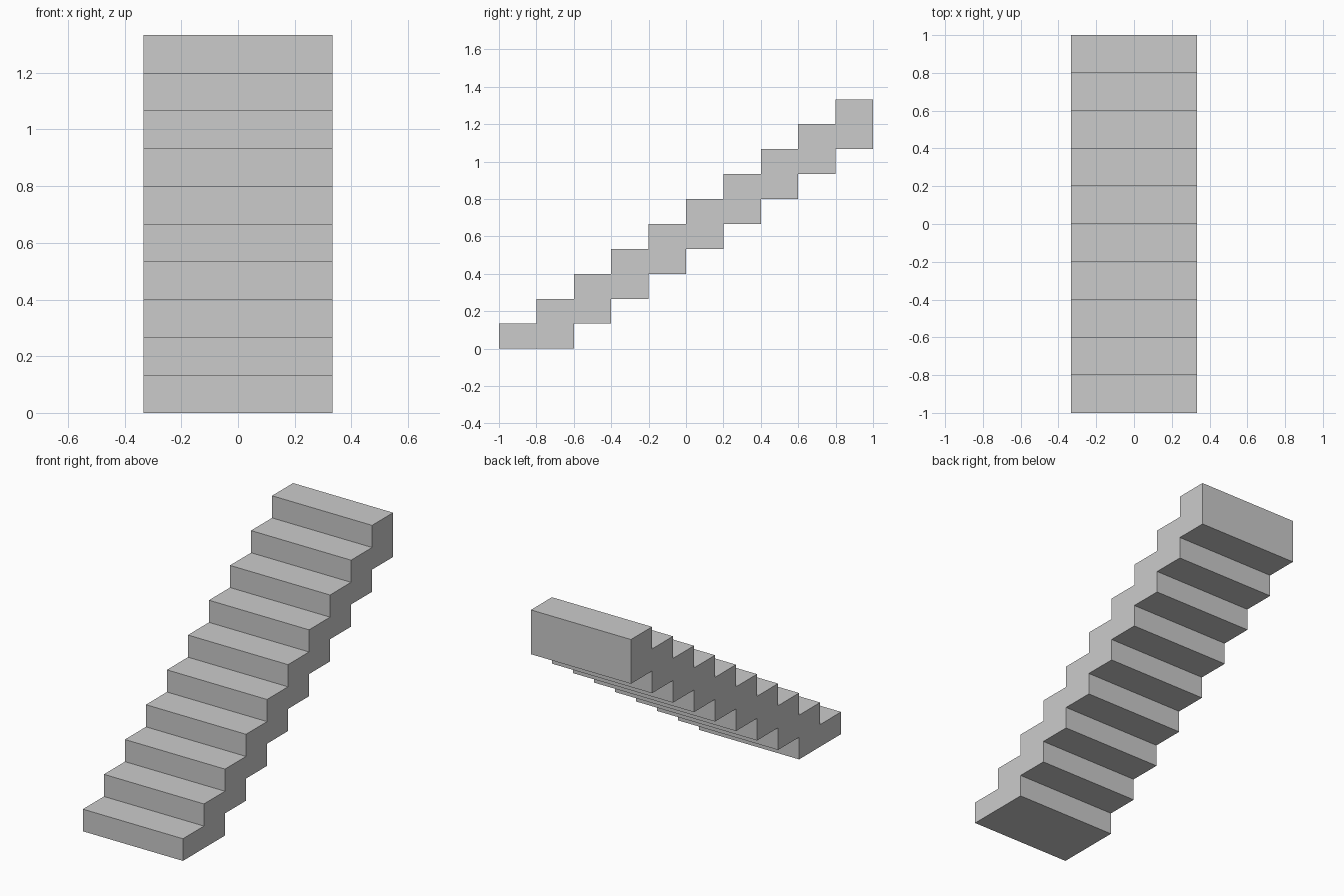
import bpy
import bmesh

if "Cube" in bpy.data.objects:
    bpy.data.objects.remove(bpy.data.objects["Cube"])

STEPS = 10
TREAD = 0.2
RISE = 0.4 / 3
WIDTH = 2 / 3


def y_at(i):
    return -1 + i * TREAD


# Side profile: treads and risers going up
profile = []
for i in range(STEPS):
    profile += [(y_at(i), i * RISE), (y_at(i), (i + 1) * RISE)]
profile.append((y_at(STEPS), STEPS * RISE))

# Stepped underside going back down, ending in a double-depth foot
for i in range(STEPS - 1, 0, -1):
    profile.append((y_at(i + 1), (i - 1) * RISE))
    if i > 1:
        profile.append((y_at(i), (i - 1) * RISE))

# Extrude the profile across the width
bm = bmesh.new()
side = bm.faces.new([bm.verts.new((-WIDTH / 2, y, z)) for y, z in profile])
result = bmesh.ops.extrude_face_region(bm, geom=[side], use_keep_orig=True)
moved = [g for g in result["geom"] if isinstance(g, bmesh.types.BMVert)]
bmesh.ops.translate(bm, verts=moved, vec=(WIDTH, 0, 0))
bmesh.ops.recalc_face_normals(bm, faces=bm.faces)

mesh = bpy.data.meshes.new("stair_flight")
bm.to_mesh(mesh)
bm.free()
stairs = bpy.data.objects.new("stair_flight", mesh)
bpy.context.collection.objects.link(stairs)
